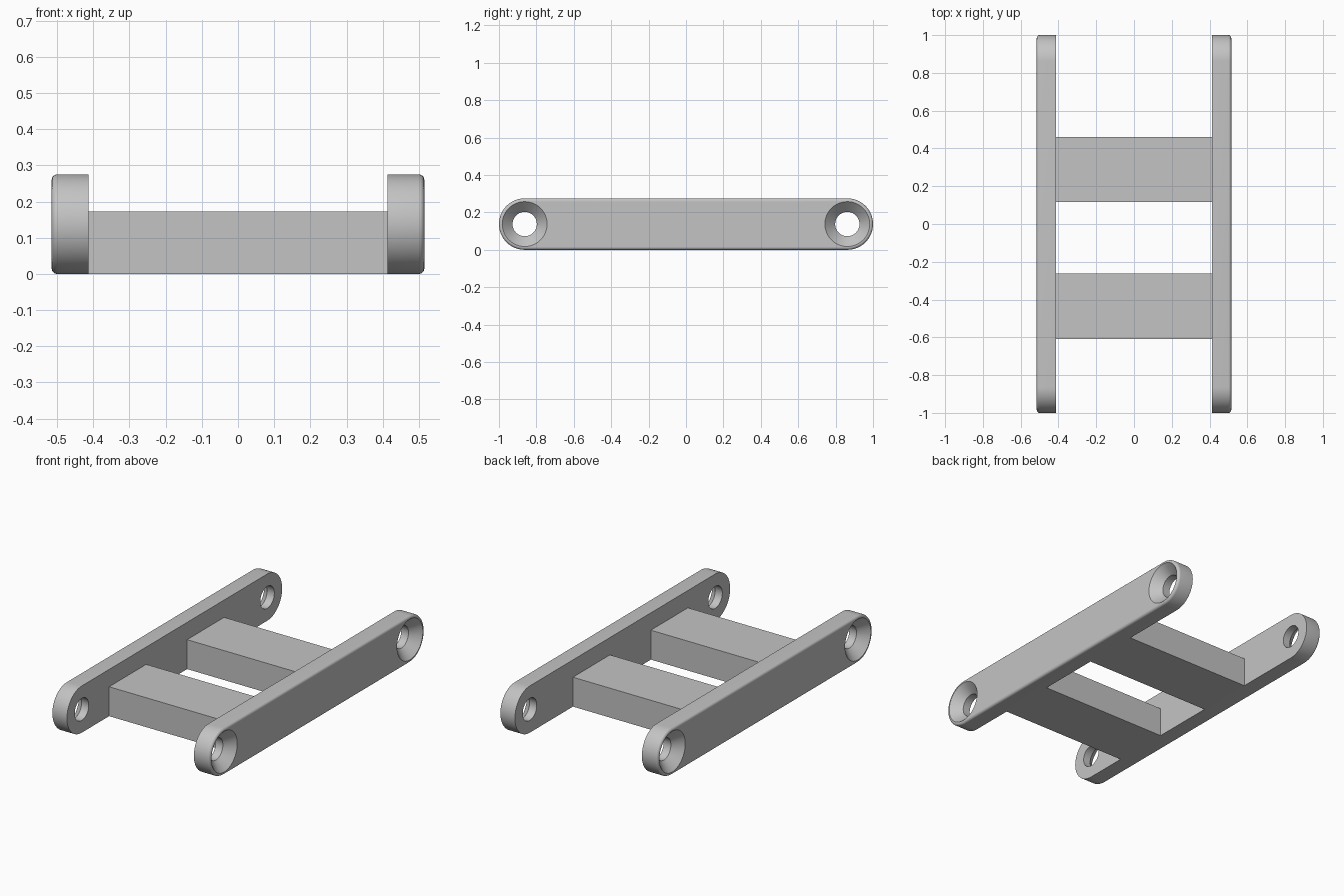
import bpy, bmesh, math
from mathutils import Matrix

cube = bpy.data.objects.get("Cube")
if cube:
    bpy.data.objects.remove(cube, do_unlink=True)

INNER, OUTER = 0.413, 0.515      # x extent of a side bar
RADIUS = 0.1375                  # rounded bar ends, half the bar height
END_Y = 1 - RADIUS               # centres of the bar ends and holes
HOLE, SINK = 0.065, 0.12         # bore and countersink radii
FILLET = 0.015
SEGMENTS = 32

grey = bpy.data.materials.new("plain grey")
grey.use_nodes = True
grey.diffuse_color = (0.55, 0.55, 0.55, 1)
grey.node_tree.nodes["Principled BSDF"].inputs["Base Color"].default_value = grey.diffuse_color


def finish(bm, name):
    bmesh.ops.recalc_face_normals(bm, faces=bm.faces)
    mesh = bpy.data.meshes.new(name)
    bm.to_mesh(mesh)
    bm.free()
    mesh.materials.append(grey)
    obj = bpy.data.objects.new(name, mesh)
    bpy.context.collection.objects.link(obj)
    return obj


def hole_cutter(side, y):
    """Revolved bore that flares into a countersink on the outer face."""
    bm = bmesh.new()
    flare = SINK - HOLE
    profile = [(INNER - 0.05, HOLE), (OUTER - flare, HOLE),
               (OUTER, SINK), (OUTER + 0.05, SINK)]
    rings = []
    for x, r in profile:
        rings.append([bm.verts.new((side * x,
                                    y + r * math.cos(math.tau * i / 48),
                                    RADIUS + r * math.sin(math.tau * i / 48)))
                      for i in range(48)])
    for a, b in zip(rings, rings[1:]):
        for i in range(48):
            j = (i + 1) % 48
            bm.faces.new((a[i], a[j], b[j], b[i]))
    bm.faces.new(rings[0])
    bm.faces.new(rings[-1])
    cutter = finish(bm, "hole_cutter")
    cutter.hide_render = True
    return cutter


def side_bar(name, side):
    # Slot-shaped outline, extruded outwards
    bm = bmesh.new()
    outline = []
    for sign in (1, -1):
        for i in range(SEGMENTS + 1):
            a = math.pi * i / SEGMENTS
            outline.append(bm.verts.new((side * INNER,
                                         sign * (END_Y + RADIUS * math.sin(a)),
                                         RADIUS + sign * RADIUS * math.cos(a))))
    face = bm.faces.new(outline)
    cap = bmesh.ops.extrude_face_region(bm, geom=[face])["geom"]
    bmesh.ops.translate(bm, vec=(side * (OUTER - INNER), 0, 0),
                        verts=[v for v in cap if isinstance(v, bmesh.types.BMVert)])
    # Rounded outer rim
    rim = [e for e in bm.edges
           if all(abs(v.co.x) > OUTER - 0.001 for v in e.verts)]
    bmesh.ops.bevel(bm, geom=rim, offset=FILLET, segments=5, profile=0.5,
                    affect='EDGES')
    bar = finish(bm, name)

    # Countersunk hole at each end
    bpy.ops.object.select_all(action='DESELECT')
    bar.select_set(True)
    bpy.context.view_layer.objects.active = bar
    for y in (END_Y, -END_Y):
        cutter = hole_cutter(side, y)
        mod = bar.modifiers.new("hole", 'BOOLEAN')
        mod.operation = 'DIFFERENCE'
        mod.solver = 'EXACT'
        mod.object = cutter
        bpy.ops.object.modifier_apply(modifier=mod.name)
        bpy.data.objects.remove(cutter, do_unlink=True)
    bpy.ops.object.shade_smooth_by_angle(angle=math.radians(30))


def cross_bar(name, y0, y1, height):
    bm = bmesh.new()
    place = (Matrix.Translation((0, (y0 + y1) / 2, height / 2))
             @ Matrix.Diagonal((2 * INNER, y1 - y0, height, 1)))
    bmesh.ops.create_cube(bm, size=1, matrix=place)
    finish(bm, name)


side_bar("left_side_bar", 1)
side_bar("right_side_bar", -1)
cross_bar("back_cross_bar", 0.117, 0.461, 0.173)
cross_bar("front_cross_bar", -0.608, -0.263, 0.173)
